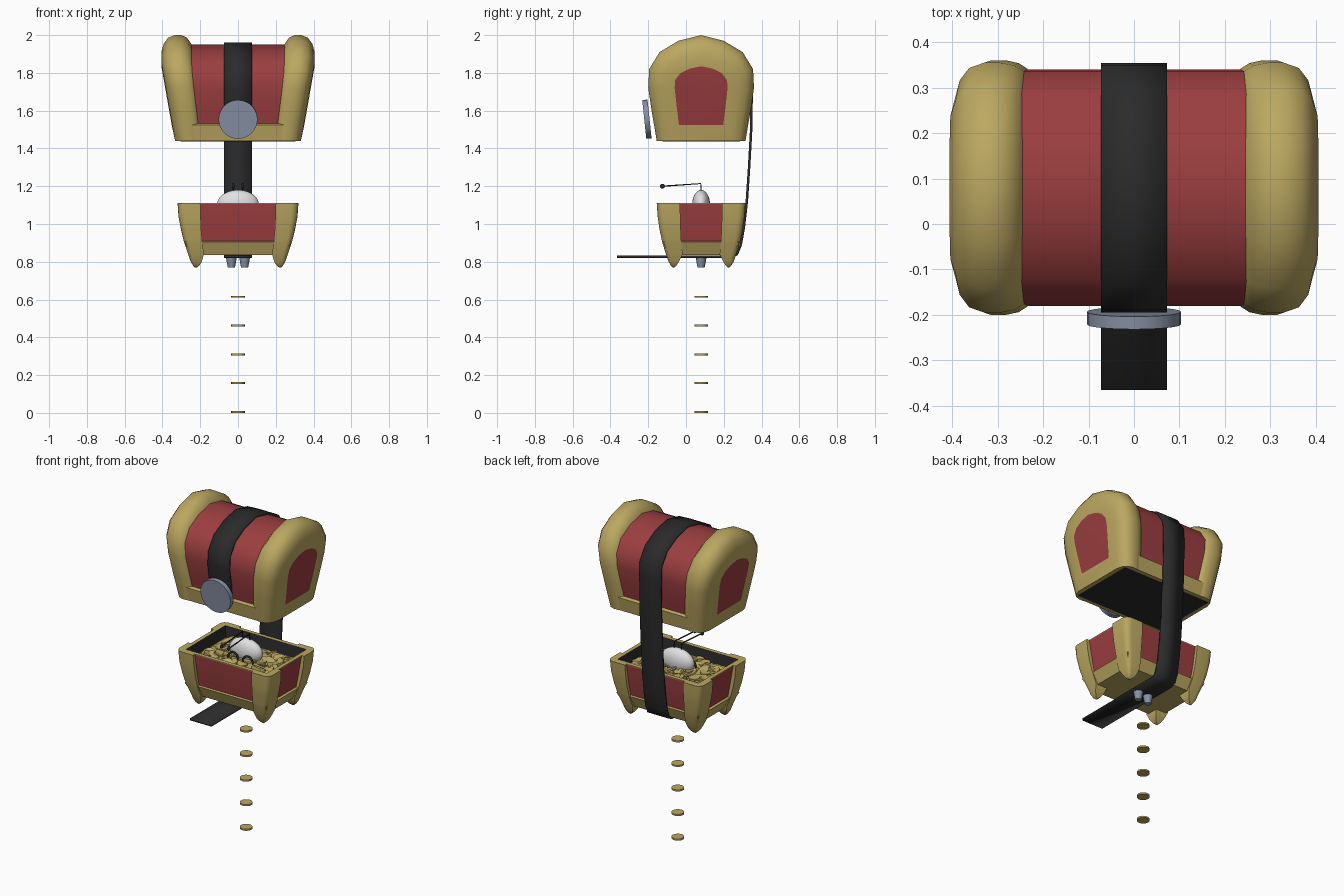
import bpy, bmesh, math, random
from mathutils import Matrix, Vector

if "Cube" in bpy.data.objects:
    bpy.data.objects.remove(bpy.data.objects["Cube"])
random.seed(4)
CY = 0.08  # depth centre of the chest


def material(name, rgb):
    m = bpy.data.materials.new(name)
    m.use_nodes = True
    m.diffuse_color = (*rgb, 1)
    m.node_tree.nodes["Principled BSDF"].inputs["Base Color"].default_value = (*rgb, 1)
    return m


GOLD = material("gold", (0.50, 0.39, 0.12))
RED = material("red", (0.33, 0.048, 0.05))
BLACK = material("black", (0.024, 0.024, 0.024))
STEEL = material("steel", (0.25, 0.29, 0.38))
WHITE = material("pearl white", (0.75, 0.75, 0.75))


def finish(name, bm, mats, angle=40):
    bmesh.ops.remove_doubles(bm, verts=bm.verts, dist=0.0001)
    bmesh.ops.recalc_face_normals(bm, faces=bm.faces)
    me = bpy.data.meshes.new(name)
    bm.to_mesh(me)
    bm.free()
    for m in mats:
        me.materials.append(m)
    me.shade_smooth()
    me.set_sharp_from_angle(angle=math.radians(angle))
    ob = bpy.data.objects.new(name, me)
    bpy.context.collection.objects.link(ob)
    return ob


def loft(name, rings, mats, bands=None, caps=(0, 0), angle=40):
    """Bridge closed rings; bands gives a material index for each gap."""
    bm = bmesh.new()
    loops = [[bm.verts.new(p) for p in r] for r in rings]
    n = len(rings[0])
    for i, (a, b) in enumerate(zip(loops, loops[1:])):
        for j in range(n):
            k = (j + 1) % n
            f = bm.faces.new((a[j], a[k], b[k], b[j]))
            f.material_index = bands[i] if bands else 0
    for loop, mi in zip((loops[0], loops[-1]), caps):
        bm.faces.new(loop).material_index = mi
    return finish(name, bm, mats, angle)


def rect(z, hx, hy):
    return [(sx * hx, CY + sy * hy, z) for sx, sy in ((-1, -1), (1, -1), (1, 1), (-1, 1))]


def cone(name, loc, r1, r2, depth, mat, sides=24, rot=Matrix()):
    bm = bmesh.new()
    bmesh.ops.create_cone(bm, cap_ends=True, segments=sides, radius1=r1, radius2=r2,
                          depth=depth, matrix=Matrix.Translation(loc) @ rot)
    return finish(name, bm, [mat])


def ball(name, loc, size, mat):
    bm = bmesh.new()
    bmesh.ops.create_uvsphere(bm, u_segments=24, v_segments=14, radius=1,
                              matrix=Matrix.Translation(loc) @ Matrix.Diagonal((*size, 1)))
    return finish(name, bm, [mat], 80)


def wire(name, points, radius):
    cu = bpy.data.curves.new(name, "CURVE")
    cu.dimensions = "3D"
    cu.bevel_depth = radius
    cu.bevel_resolution = 1
    cu.use_fill_caps = True
    sp = cu.splines.new("POLY")
    sp.points.add(len(points) - 1)
    for p, co in zip(sp.points, points):
        p.co = (*co, 1)
    cu.materials.append(BLACK)
    ob = bpy.data.objects.new(name, cu)
    bpy.context.collection.objects.link(ob)


# Lid: an arched profile, shrunk for each station along the width
MID, HALF = 1.72, 0.28
ARCH = [(0.235, 1.44), (0.262, 1.6), (0.28, 1.72), (0.275, 1.82), (0.22, 1.91), (0.12, 1.97), (0, 2.0)]


def arch(in_y, in_z, bottom=1.44):
    half = []
    for y, z in ARCH:
        f = (HALF - in_z) / HALF if z > MID else (MID - bottom) / HALF
        half.append((y * (HALF - in_y) / HALF, MID + (z - MID) * f))
    return half + [(-y, z) for y, z in half[-2::-1]]


def station(x, in_y, in_z, bottom=1.44):
    return [(x * min(1, 0.82 + 0.18 * (z - 1.44) / 0.42), CY + y, z)
            for y, z in arch(in_y, in_z, bottom)]


ENDS = [(0.24, 0.035, 0.06), (0.25, 0.018, 0.042), (0.27, 0.006, 0.014), (0.3, 0, 0),
        (0.335, 0, 0), (0.37, 0.012, 0.014), (0.393, 0.04, 0.045), (0.406, 0.08, 0.09),
        (0.41, 0.14, 0.165, 1.525)]
for side, word in ((1, "left"), (-1, "right")):
    loft("lid_end_" + word, [station(side * s[0], *s[1:]) for s in ENDS],
         [GOLD, RED], caps=(0, 1), angle=50)
loft("lid_barrel", [station(x, 0.02, 0.05, 1.48) for x in (-0.26, 0.26)], [RED], angle=35)
loft("lid_rim", [rect(1.44, 0.23, 0.232), rect(1.525, 0.24, 0.247), rect(1.532, 0.24, 0.235)], [GOLD])
loft("lid_underside", [rect(1.437, 0.305, 0.205), rect(1.443, 0.305, 0.205)], [BLACK])

# Base: gold sill, red walls, gold lip, black lining and a gold floor
loft("base_body",
     [rect(0.835, 0.25, 0.17), rect(0.905, 0.283, 0.2), rect(0.91, 0.27, 0.19),
      rect(1.105, 0.302, 0.218), rect(1.11, 0.302, 0.218), rect(1.11, 0.278, 0.193),
      rect(1.04, 0.27, 0.187)],
     [GOLD, RED, BLACK], bands=[0, 0, 1, 0, 0, 2])

# Corner posts: L-shaped above, closing into a pointed foot below
POST = [(1.11, 0.2, 0.32, 0.112, 0.235), (1.04, 0.198, 0.315, 0.11, 0.23),
        (0.97, 0.195, 0.302, 0.108, 0.22), (0.91, 0.19, 0.287, 0.105, 0.207),
        (0.9, 0.189, 0.284, 0.104, 0.205), (0.84, 0.18, 0.264, 0.098, 0.186),
        (0.8, 0.192, 0.25, 0.118, 0.172), (0.78, 0.205, 0.238, 0.13, 0.16),
        (0.77, 0.217, 0.228, 0.141, 0.15)]


def post_ring(z, x0, x1, y0, y1):
    tx, ty = (0.035, 0.035) if z > 0.905 else (x1 - x0, y1 - y0)
    rx, ry = (x1 - x0) * 0.3, (y1 - y0) * 0.3
    outer = [(x0, y1)]
    for i in range(5):
        a = math.pi / 2 * (1 - i / 4)
        outer.append((x1 - rx + rx * math.cos(a), y1 - ry + ry * math.sin(a)))
    return outer + [(x1, y0), (x1 - tx, y0), (x1 - tx, y1 - ty), (x0, y1 - ty)], z


for sx in (1, -1):
    for sy in (1, -1):
        rings = [[(sx * x, CY + sy * y, z) for x, y in ring] for ring, z in (post_ring(*p) for p in POST)]
        name = ("back" if sy > 0 else "front") + ("_left" if sx > 0 else "_right") + "_post"
        loft(name, rings, [GOLD], angle=50)

# Strap: tongue under the base, up the back and over the lid
over = [(CY + y, z) for y, z in arch(0.012, 0.046, 1.48)]
path = [(-0.365, 0.826), (0.24, 0.826), (0.27, 0.84), (0.29, 0.89), (0.306, 0.98), (0.322, 1.12),
        (0.334, 1.3), (0.345, 1.5)] + over[2:-1] + [(-0.162, 1.52)]
bm = bmesh.new()
edges = [[bm.verts.new((x, y, z)) for x in (-0.073, 0.073)] for y, z in path]
for a, b in zip(edges, edges[1:]):
    bm.faces.new((a[0], a[1], b[1], b[0]))
strap = finish("strap", bm, [BLACK], 35)
thick = strap.modifiers.new("thickness", "SOLIDIFY")
thick.thickness, thick.offset = 0.013, 0

# Round clasp, and nozzles below
cone("clasp", (0, -0.207, 1.555), 0.103, 0.103, 0.028, STEEL, 32, Matrix.Rotation(math.radians(96), 4, "X"))
for s in (-1, 1):
    cone("nozzle", (s * 0.035, CY, 0.797), 0.019, 0.029, 0.054, STEEL, 12)

# Pearl with two stalks and small hoops
ball("pearl", (0, CY, 1.105), (0.11, 0.047, 0.075), WHITE)
for s in (-1, 1):
    x = s * 0.025
    wire("stalk", [(x, CY, 1.16), (x, CY - 0.002, 1.214), (x, -0.125, 1.2)], 0.004)
    ball("stalk_tip", (x, -0.125, 1.2), (0.008, 0.013, 0.013), BLACK)
    wire("hoop", [(s * 0.05 + 0.035 * math.cos(t * math.pi / 8), 0.025, 1.06 + 0.04 * math.sin(t * math.pi / 8))
                  for t in range(9)], 0.006)

# Treasure heap and the column of falling coins
for i in range(90):
    x, y = random.uniform(-0.23, 0.23), random.uniform(-0.15, 0.15)
    z = 1.05 + 0.025 * random.random() * (1 - abs(x) / 0.3)
    tilt = Matrix.Rotation(random.uniform(0, 6.28), 4, "Z") @ Matrix.Rotation(random.uniform(0, 0.5), 4, "X")
    cone("treasure_coin", (x, CY + y, z), 0.036, 0.036, 0.009, GOLD, 12, tilt)
for i in range(5):
    cone("falling_coin", (0, CY, 0.005 + i * 0.1525), 0.036, 0.036, 0.01, GOLD, 16)
